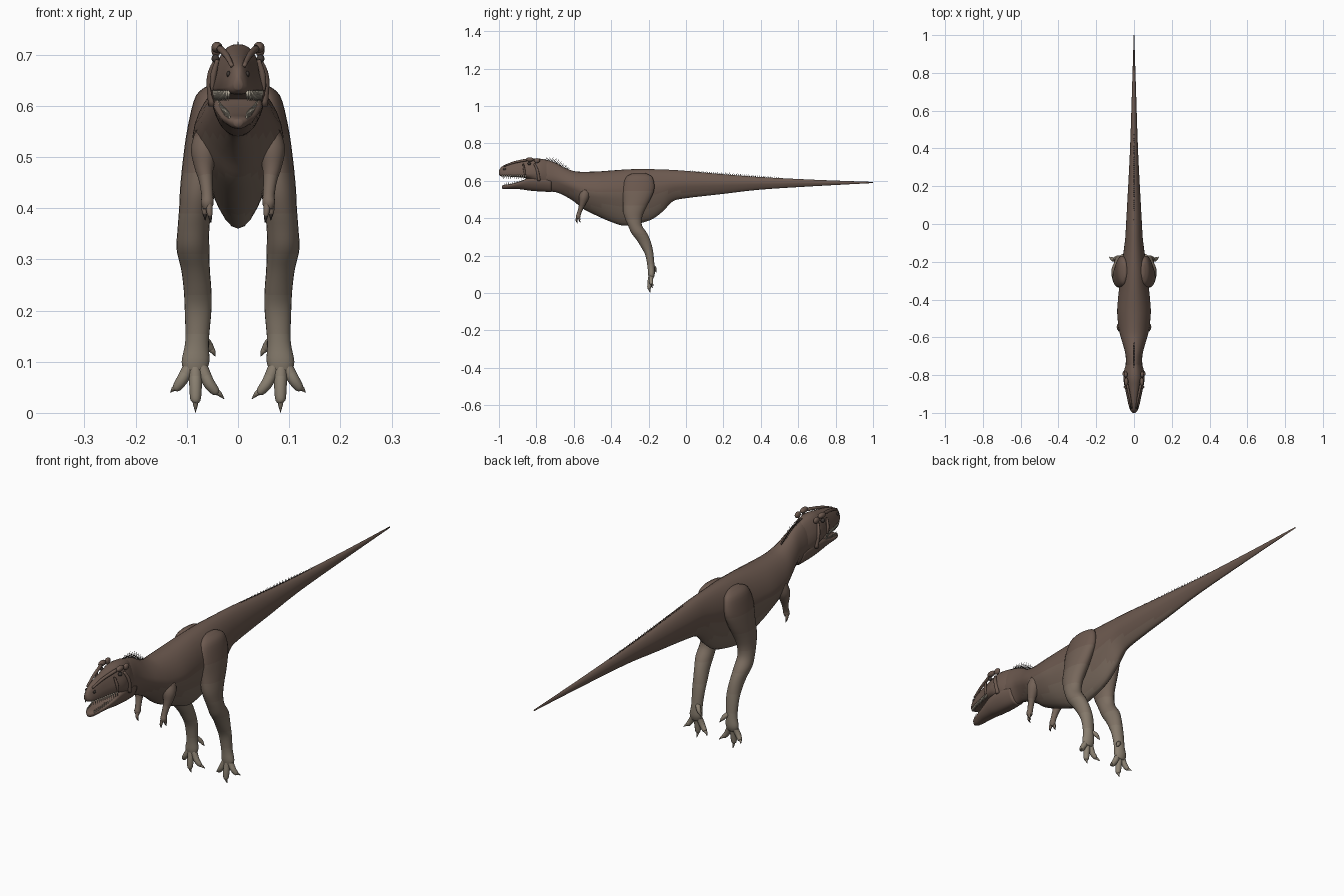
import bpy, bmesh, math
from mathutils import Vector, Matrix

# skin colours run from pale grey-tan at the feet to brown along the back
LOW, HIGH, BANDS = (.27, .23, .175), (.15, .10, .078), 8


def material(name, rgb):
    m = bpy.data.materials.new(name)
    m.diffuse_color = (*rgb, 1)
    return m


SKIN = [material(f"skin_{i}", [a + (b - a) * i / (BANDS - 1) for a, b in zip(LOW, HIGH)])
        for i in range(BANDS)]
DARK = material("dark_horn", (.05, .04, .035))
IVORY = material("ivory", (.5, .45, .36))


def finish(name, bm, mat=None, mirror=False):
    bmesh.ops.recalc_face_normals(bm, faces=bm.faces)
    for f in bm.faces:
        f.smooth = True
        if mat is None:
            z = f.calc_center_median().z
            f.material_index = max(0, min(BANDS - 1, int(z / .62 * BANDS)))
    me = bpy.data.meshes.new(name)
    bm.to_mesh(me)
    bm.free()
    for m in (SKIN if mat is None else [mat]):
        me.materials.append(m)
    ob = bpy.data.objects.new(name, me)
    bpy.context.collection.objects.link(ob)
    if mirror:
        ob.modifiers.new("mirror", 'MIRROR').use_clip = False
    return ob


def dense(pts, k=4):
    """Catmull-Rom through tuples of any length."""
    out, n = [], len(pts)
    for i in range(n - 1):
        p = [pts[max(0, min(n - 1, i + j))] for j in (-1, 0, 1, 2)]
        for s in range(k):
            t = s / k
            out.append([.5 * (2 * b + (c - a) * t + (2 * a - 5 * b + 4 * c - d) * t * t
                              + (3 * b - a - 3 * c + d) * t ** 3) for a, b, c, d in zip(*p)])
    return out + [list(pts[-1])]


def skin(bm, rings):
    vs = [[bm.verts.new(p) for p in r] for r in rings]
    n = len(vs[0])
    for a, b in zip(vs, vs[1:]):
        for i in range(n):
            bm.faces.new((a[i], a[(i + 1) % n], b[(i + 1) % n], b[i]))
    bm.faces.new(vs[0])
    bm.faces.new(vs[-1])


def spow(v, p):
    return math.copysign(abs(v) ** p, v)


def trunk(name, secs, top_pinch=0, low_pinch=0, power=1, n=28):
    """Sections across y: (y, top, bottom, half width, height of widest point)."""
    bm, rings = bmesh.new(), []
    for y, top, bot, w, mid in dense(secs):
        ring = []
        for i in range(n):
            a = math.tau * i / n
            c, s = spow(math.cos(a), power), spow(math.sin(a), power)
            pinch = top_pinch if s > 0 else low_pinch
            ring.append((w * c * (1 - pinch * abs(s)), y,
                         mid + s * ((top - mid) if s > 0 else (mid - bot))))
        rings.append(ring)
    skin(bm, rings)
    return finish(name, bm)


def add_tube(bm, pts, n=10, k=4):
    """Round tube along (x, y, z, radius) points."""
    d = dense(pts, k)
    P = [Vector(p[:3]) for p in d]
    whole = P[-1] - P[0]
    ref = Vector((1, 0, 0)) if abs(whole.y) > .7 * whole.length else Vector((0, 1, 0))
    rings = []
    for i, p in enumerate(P):
        t = (P[min(i + 1, len(P) - 1)] - P[max(i - 1, 0)]).normalized()
        u = t.cross(ref).normalized()
        v = t.cross(u)
        r = max(d[i][3], .0004)
        rings.append([p + r * (u * math.cos(a) + v * math.sin(a))
                      for a in (math.tau * j / n for j in range(n))])
    skin(bm, rings)


def tubes(name, paths, mat=None, mirror=True, n=10):
    bm = bmesh.new()
    for p in paths:
        add_tube(bm, p, n, 4 if len(p) > 2 else 1)
    return finish(name, bm, mat, mirror)


def balls(name, specs, mat=None):
    bm = bmesh.new()
    for loc, size in specs:
        bmesh.ops.create_uvsphere(bm, u_segments=14, v_segments=10, radius=1,
                                  matrix=Matrix.Translation(loc) @ Matrix.Diagonal((*size, 1)))
    return finish(name, bm, mat, True)


# neck, torso and tail in one sweep
BODY = [(-.82, .69, .56, .03, .62), (-.76, .712, .543, .043, .62), (-.70, .697, .54, .044, .61),
        (-.65, .67, .52, .055, .59), (-.60, .652, .49, .070, .57), (-.55, .648, .45, .081, .55),
        (-.47, .65, .41, .089, .54), (-.40, .655, .38, .085, .54), (-.33, .66, .36, .078, .54),
        (-.25, .663, .372, .07, .55), (-.18, .662, .395, .06, .56), (-.12, .66, .44, .052, .57),
        (-.07, .658, .49, .046, .58), (0, .653, .507, .042, .585), (.2, .635, .53, .031, .587),
        (.4, .62, .553, .021, .589), (.7, .605, .572, .011, .59), (1, .594, .588, .0015, .591)]
trunk("body_and_tail", BODY, top_pinch=.12, low_pinch=.3)

# skull with upper jaw, then the dropped lower jaw
trunk("skull", [(-1, .655, .632, .008, .643), (-.985, .676, .623, .02, .637),
                (-.95, .692, .622, .031, .635), (-.90, .705, .62, .041, .635),
                (-.86, .713, .615, .05, .635), (-.82, .72, .60, .056, .64),
                (-.78, .718, .572, .053, .64), (-.74, .708, .56, .042, .63),
                (-.70, .685, .57, .028, .62)], top_pinch=.38, low_pinch=.12, power=.72)
trunk("lower_jaw", [(-.985, .573, .559, .008, .566), (-.97, .579, .555, .021, .57),
                    (-.93, .585, .557, .032, .575), (-.88, .60, .554, .042, .588),
                    (-.84, .617, .548, .048, .597), (-.78, .625, .543, .048, .595),
                    (-.72, .61, .54, .04, .59)], low_pinch=.3, power=.75)

# brow horns, snout ridges, cheek ridges, eyes and nostrils
balls("brow_horns", [((.041, -.835, .714), (.011, .022, .011)),
                     ((.043, -.797, .708), (.009, .016, .013))])
tubes("head_ridges", [[(.012, -.975, .678, .004), (.022, -.92, .698, .006), (.036, -.85, .712, .007)],
                      [(.042, -.81, .69, .005), (.054, -.795, .655, .007), (.05, -.785, .60, .008)],
                      [(.04, -.87, .69, .004), (.048, -.865, .66, .006), (.05, -.86, .63, .004)]])
balls("eyes", [((.044, -.838, .692), (.008, .009, .008))], DARK)
balls("nostrils", [((.0185, -.97, .662), (.004, .009, .006))], DARK)

# teeth along both jaws
teeth = []
for i in range(13):
    t = i / 12
    x, y = .018 + .028 * t ** .8, -.98 + .12 * t
    teeth.append([(x, y, .63, .0038), (x, y + .003, .609, .0004)])
    x, z = .017 + .022 * t, .571 + .023 * t
    teeth.append([(x, y + .01, z, .0032), (x, y + .012, z + .018, .0004)])
tubes("teeth", teeth, IVORY, n=6)

# hind legs: horizontal rings (x, y, z, x radius, y radius)
LEG = [(.046, -.25, .642, .008, .03), (.056, -.25, .62, .026, .07), (.064, -.254, .56, .034, .086),
       (.071, -.264, .50, .036, .074), (.078, -.279, .44, .035, .058), (.083, -.281, .40, .032, .046),
       (.087, -.272, .36, .031, .038), (.088, -.250, .32, .032, .042), (.083, -.226, .28, .028, .036),
       (.079, -.208, .24, .027, .029), (.078, -.195, .20, .026, .022), (.080, -.187, .14, .023, .019),
       (.083, -.185, .10, .027, .018), (.084, -.186, .078, .020, .012)]
bm = bmesh.new()
skin(bm, [[(x + rx * math.cos(a), y + ry * math.sin(a), z)
           for a in (math.tau * j / 22 for j in range(22))] for x, y, z, rx, ry in dense(LEG)])
finish("hind_legs", bm, None, True)

# toes hang down and spread; each ends in a claw
TOES = [[(.084, -.187, .10, .012), (.083, -.194, .06, .0125), (.083, -.197, .028, .0105), (.084, -.197, .02, .006)],
        [(.090, -.185, .10, .012), (.107, -.188, .068, .0115), (.119, -.184, .05, .009), (.122, -.182, .046, .005)],
        [(.075, -.186, .10, .012), (.059, -.190, .062, .0115), (.045, -.187, .043, .009), (.041, -.185, .039, .005)],
        [(.070, -.178, .145, .010), (.060, -.168, .135, .009), (.053, -.163, .125, .007), (.051, -.162, .121, .004)]]
tubes("toes", TOES)
TOE_TIPS = [(.083, -.19, .001), (.132, -.172, .04), (.027, -.177, .027), (.044, -.158, .110)]


def claws(name, paths, tips, r):
    out = []
    for p, tip in zip(paths, tips):
        a, b = Vector(p[-2][:3]), Vector(tip)
        m = (a + b) / 2 + Vector((0, -.002, .002))
        out.append([(*a, r), (*m, r * .75), (*b, .0005)])
    tubes(name, out, DARK if r < .005 else None, n=8)


claws("toe_claws", TOES, TOE_TIPS, .0065)

# small forelimbs with two fingers
tubes("arms", [[(.058, -.535, .545, .026), (.065, -.546, .512, .027), (.066, -.554, .48, .019),
                (.063, -.562, .455, .0135), (.06, -.572, .425, .0115), (.06, -.576, .41, .0125),
                (.06, -.577, .398, .008)]], n=14)
FINGERS = [[(.057, -.579, .41, .007), (.056, -.584, .396, .006), (.055, -.585, .387, .005), (.055, -.585, .384, .003)],
           [(.064, -.573, .41, .007), (.065, -.571, .398, .006), (.065, -.570, .39, .005), (.065, -.57, .387, .003)]]
tubes("fingers", FINGERS)
claws("finger_claws", FINGERS, [(.053, -.579, .371), (.064, -.563, .376)], .0045)

# bristle fringe on the nape and the tail base
tops = dense(BODY)


def back_height(y):
    for a, b in zip(tops, tops[1:]):
        if a[0] <= y <= b[0]:
            return a[1] + (b[1] - a[1]) * (y - a[0]) / (b[0] - a[0])


bristles = []
for y0, y1, count, high in ((-.77, -.63, 20, .02), (.02, .5, 48, .011)):
    for i in range(count):
        t = i / (count - 1)
        y = y0 + (y1 - y0) * t
        h = high * (.45 + .55 * math.sin(math.pi * t)) * (1 - .25 * (i % 2))
        z = back_height(y)
        bristles.append([(0, y, z - .006, .0028), (0, y + h * .9, z + h, .0004)])
tubes("back_bristles", bristles, DARK, mirror=False, n=5)
